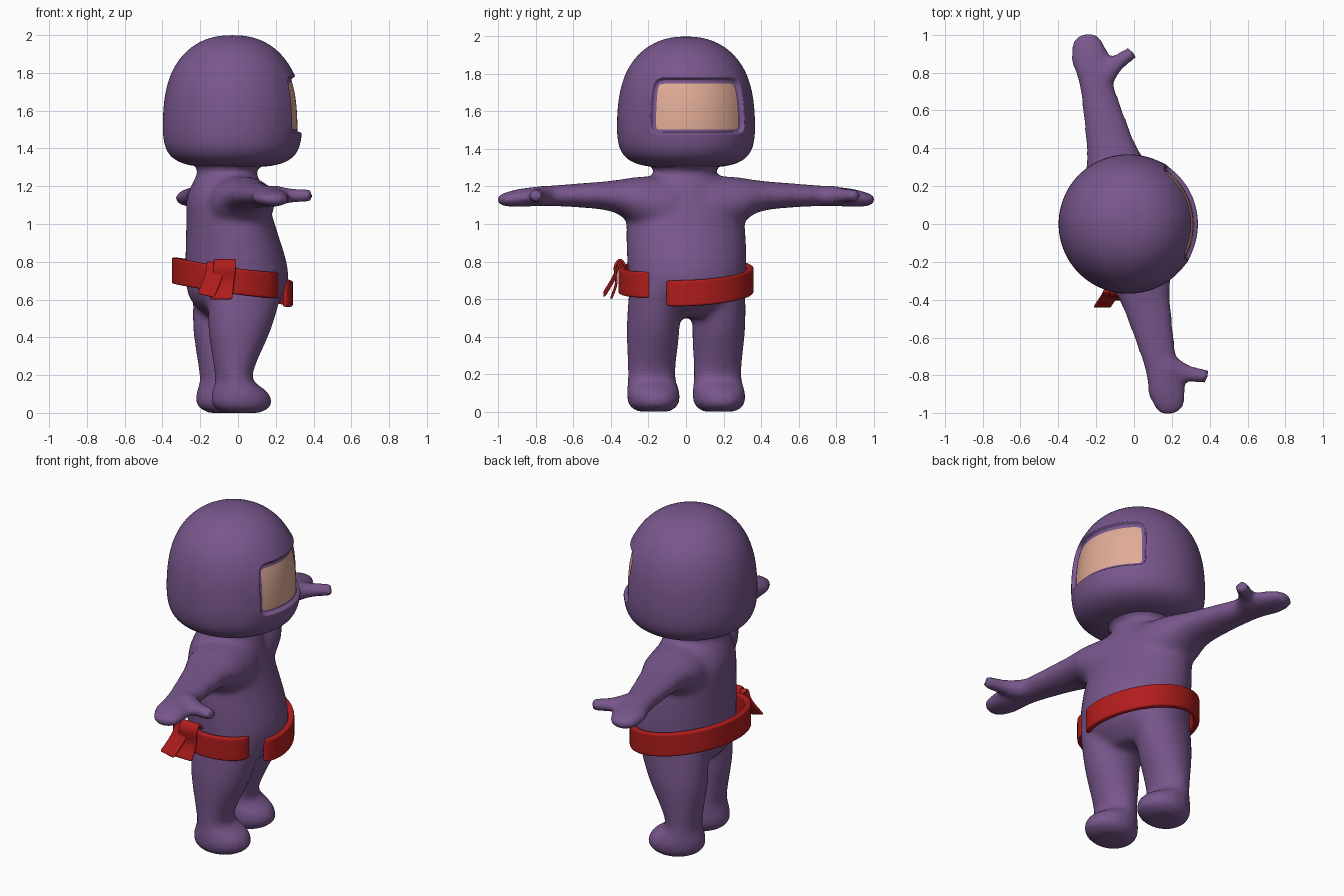
import bpy, bmesh, math
from math import cos, sin, radians
from mathutils import Vector

cube = bpy.data.objects.get("Cube")
if cube:
    bpy.data.objects.remove(cube)


def material(name, *rgb):
    m = bpy.data.materials.new(name)
    m.use_nodes = True
    m.diffuse_color = (*rgb, 1)
    m.node_tree.nodes["Principled BSDF"].inputs["Base Color"].default_value = m.diffuse_color
    return m


purple = material("purple cloth", 0.19, 0.095, 0.265)
skin = material("skin", 0.75, 0.41, 0.31)
red = material("red sash", 0.44, 0.012, 0.012)


def finish(bm, name, *materials):
    """Turn the mesh data into a smooth-shaded object."""
    bmesh.ops.recalc_face_normals(bm, faces=bm.faces)
    mesh = bpy.data.meshes.new(name)
    bm.to_mesh(mesh)
    bm.free()
    for m in materials:
        mesh.materials.append(m)
    mesh.shade_smooth()
    ob = bpy.data.objects.new(name, mesh)
    bpy.context.collection.objects.link(ob)
    return ob


def face_forward(ob):
    """The figure stands turned slightly from the +x direction."""
    ob.rotation_euler.z = radians(13)
    ob.location.x = -0.03


def subdivide(ob, levels):
    modifier = ob.modifiers.new("Subdivision", 'SUBSURF')
    modifier.levels = modifier.render_levels = levels


def spline(points, steps=4):
    """Smooth curve through points of any dimension."""
    p = [Vector(point) for point in points]
    p = [p[0], *p, p[-1]]
    curve = []
    for a, b, c, d in zip(p, p[1:], p[2:], p[3:]):
        for i in range(steps):
            t = i / steps
            bend = 2 * a - 5 * b + 4 * c - d
            twist = 3 * b - a - 3 * c + d
            curve.append(b + ((c - a) * t + bend * t ** 2 + twist * t ** 3) / 2)
    return curve + [p[-1]]


def bridge(bm, loops, closed):
    """Join neighbouring rows of points with quads."""
    rows = [[bm.verts.new(point) for point in loop] for loop in loops]
    for low, high in zip(rows, rows[1:]):
        for i in range(0 if closed else 1, len(low)):
            bm.faces.new((low[i - 1], low[i], high[i], high[i - 1]))
    return rows


def loft(bm, rings, sides=24):
    """Closed tube through rings given as centre and two half axes."""
    angles = [math.tau * i / sides for i in range(sides)]
    loops = [[Vector(c) + Vector(a) * cos(t) + Vector(b) * sin(t) for t in angles]
             for c, a, b in rings]
    rows = bridge(bm, loops, closed=True)
    bm.faces.new(rows[0])
    bm.faces.new(rows[-1])


def upright(rows, side=0):
    """Level rings from height, forward offset, depth and width radii."""
    return [((u, side, z), (depth, 0, 0), (0, width, 0)) for z, u, depth, width in spline(rows)]


# Torso and neck, flaring out under the hood
torso = [(0.5, 0.02, 0.13, 0.2), (0.6, 0.02, 0.24, 0.3), (0.75, 0.025, 0.27, 0.32),
         (1, -0.01, 0.23, 0.32), (1.13, -0.03, 0.21, 0.28), (1.22, -0.03, 0.18, 0.22),
         (1.27, -0.03, 0.155, 0.165), (1.31, -0.02, 0.18, 0.19), (1.36, -0.01, 0.28, 0.28)]
# Leg running down into a rounded foot
leg = [(0.65, 0.03, 0.2, 0.13), (0.45, 0, 0.17, 0.14), (0.25, -0.03, 0.11, 0.13),
       (0.17, -0.03, 0.1, 0.13), (0.11, 0, 0.15, 0.14), (0.04, 0.01, 0.16, 0.135),
       (0, 0.01, 0.1, 0.09)]
# Arm: reach, height, depth and thickness radii
arm = [(0.1, 1.08, 0.19, 0.18), (0.28, 1.12, 0.17, 0.13), (0.42, 1.15, 0.13, 0.08),
       (0.75, 1.15, 0.09, 0.055), (0.9, 1.14, 0.1, 0.05), (1, 1.13, 0.075, 0.035),
       (1.03, 1.13, 0.03, 0.02)]
# Thumb: forward, reach, radius
thumb = [(0.04, 0.78, 0.06), (0.13, 0.84, 0.04), (0.23, 0.88, 0.035)]

# Body: all limbs fused into one soft skin
bm = bmesh.new()
loft(bm, upright(torso))
for side in (-1, 1):
    loft(bm, upright(leg, side * 0.18))
    loft(bm, [((0, side * reach, z), (depth, 0, 0), (0, 0, thick))
              for reach, z, depth, thick in spline(arm)])
    loft(bm, [((u, side * reach, 1.15), (-r / 2, side * r, 0), (0, 0, r))
              for u, reach, r in spline(thumb)])
body = finish(bm, "body", purple)
face_forward(body)
fuse = body.modifiers.new("Fuse", 'REMESH')
fuse.mode = 'VOXEL'
fuse.voxel_size = 0.016
fuse.use_smooth_shade = True
soften = body.modifiers.new("Soften", 'SMOOTH')
soften.iterations = 16


# Hood: full dome above, squarer jaw below
def hood_ring(degrees):
    t = radians(degrees)
    if degrees >= 0:
        radius, z = cos(t) ** 0.85, 1.55 + 0.45 * sin(t) ** 0.85
    else:
        radius, z = math.sqrt(cos(t)), 1.55 - 0.25 * math.sqrt(-sin(t))
    radius *= 0.373
    return (0, 0, z), (radius, 0, 0), (0, radius, 0)


bm = bmesh.new()
loft(bm, [hood_ring(d) for d in (87, 80, 70, 57, 42, 28, 13, 0, -5, -20, -40, -60, -75, -85)])
bmesh.ops.recalc_face_normals(bm, faces=bm.faces)


def in_opening(face):
    c = face.calc_center_median()
    return 1.47 < c.z < 1.77 and abs(math.atan2(c.y, c.x)) < radians(45)


# Face opening: crisp lip, step inward, skin panel
opening = [f for f in bm.faces if in_opening(f)]
for thickness, depth in ((0.006, 0), (0.007, -0.024), (0.005, 0)):
    bmesh.ops.inset_region(bm, faces=opening, thickness=thickness, depth=depth,
                           use_even_offset=True)
for f in opening:
    f.material_index = 1
hood = finish(bm, "hood", purple, skin)
face_forward(hood)
subdivide(hood, 3)


def ribbon(name, centres, half_width, thickness):
    """Strip of red cloth along a path."""
    bm = bmesh.new()
    across = [Vector(half_width) * k for k in (-1, -0.8, 0, 0.8, 1)]
    bridge(bm, [[Vector(c) + w for w in across] for c in centres], closed=False)
    ob = finish(bm, name, red)
    solid = ob.modifiers.new("Thickness", 'SOLIDIFY')
    solid.thickness = thickness
    solid.offset = 0
    subdivide(ob, 2)


# Sash: tilted oval round the hips, open at the belly with tucked ends
def sash_point(i, count=32):
    along = i / count
    t = radians(-19 + 344 * along)
    tuck = 0.95 if i in (0, count) else 1
    return (0.305 * tuck * cos(t) - 0.03, 0.345 * tuck * sin(t),
            0.69 - 0.06 * cos(t + radians(10)) + 0.04 * along ** 4)


ribbon("sash", [sash_point(i) for i in range(33)], (0, 0, 0.07), 0.035)

# Knot flaps hanging at the right hip
front_flap = [(-0.07, -0.32, 0.77), (-0.07, -0.35, 0.81), (-0.07, -0.38, 0.77),
              (-0.08, -0.37, 0.69), (-0.09, -0.4, 0.6)]
rear_flap = [(-0.11, -0.33, 0.77), (-0.12, -0.36, 0.79), (-0.13, -0.38, 0.72),
             (-0.17, -0.44, 0.62)]
ribbon("front_flap", spline(front_flap, 3), (0.06, 0, 0), 0.014)
ribbon("rear_flap", spline(rear_flap, 3), (0.045, 0, -0.01), 0.014)
